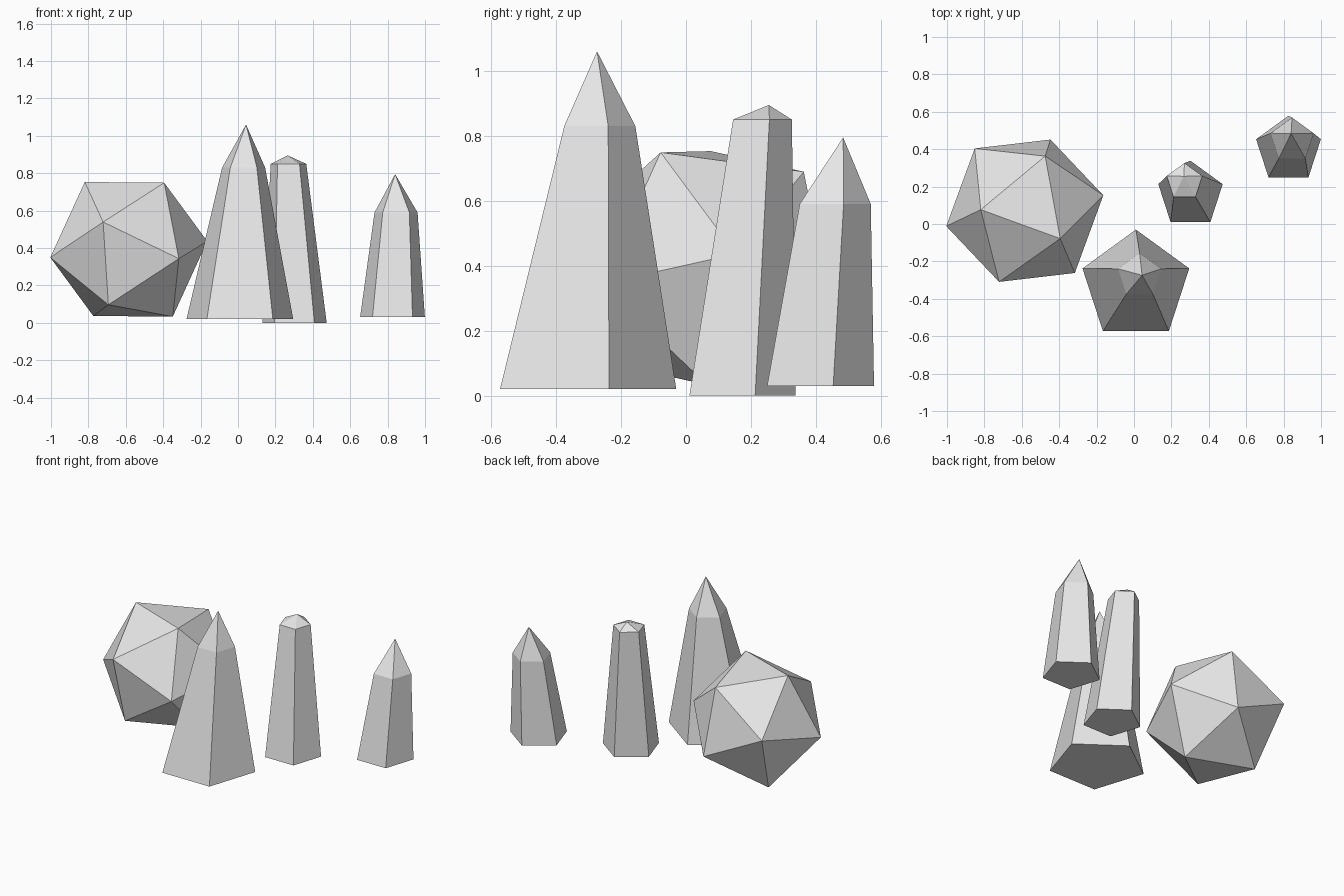
import bpy, bmesh
from math import sin, cos, pi, sqrt
from mathutils import Vector, Matrix

cube = bpy.data.objects.get("Cube")
if cube:
    bpy.data.objects.remove(cube, do_unlink=True)

# Single stone colour
stone = bpy.data.materials.new("pale_grey_stone")
stone.use_nodes = True
grey = (0.8, 0.8, 0.8, 1)
stone.diffuse_color = grey
stone.node_tree.nodes["Principled BSDF"].inputs["Base Color"].default_value = grey


def finish(name, bm):
    bmesh.ops.recalc_face_normals(bm, faces=bm.faces)
    mesh = bpy.data.meshes.new(name)
    bm.to_mesh(mesh)
    bm.free()
    mesh.materials.append(stone)
    obj = bpy.data.objects.new(name, mesh)
    bpy.context.collection.objects.link(obj)
    return obj


def spire(name, base, base_radius, shoulder, shoulder_radius, tip):
    """Five-sided crystal: leaning tapered shaft with a pointed cap."""
    bm = bmesh.new()

    def ring(centre, radius):
        return [bm.verts.new(Vector(centre) + radius * Vector(
            (sin(2 * pi * i / 5), cos(2 * pi * i / 5), 0))) for i in range(5)]

    low, high = ring(base, base_radius), ring(shoulder, shoulder_radius)
    point = bm.verts.new(tip)
    bm.faces.new(low)
    for i in range(5):
        j = (i + 1) % 5
        bm.faces.new((low[i], low[j], high[j], high[i]))
        bm.faces.new((high[i], high[j], point))
    return finish(name, bm)


def boulder(name, centre, radius, pole, neighbour):
    """Tilted icosahedron set by one corner and the heading of a next corner."""
    bm = bmesh.new()
    axis = Vector(pole).normalized()
    side = Vector(neighbour)
    side = (side - axis * side.dot(axis)).normalized()
    corner = (axis + 2 * side) / sqrt(5)
    corners = [axis] + [Matrix.Rotation(2 * pi * i / 5, 3, axis) @ corner
                        for i in range(5)]
    for c in corners:
        for sign in (1, -1):
            bm.verts.new(Vector(centre) + sign * radius * c)
    bmesh.ops.convex_hull(bm, input=bm.verts)
    return finish(name, bm)


# Large boulder on the right of the group
boulder("boulder", (-0.584, 0.071, 0.393), 0.43,
        (-0.417, -0.082, -0.043), (-0.188, 0.15, -0.357))

# Three crystal spires
spire("tall_spire", (0.01, -0.33, 0.02), 0.3,
      (0.03, -0.277, 0.83), 0.121, (0.043, -0.274, 1.06))
spire("blunt_spire", (0.302, 0.157, 0), 0.181,
      (0.27, 0.226, 0.85), 0.1, (0.266, 0.255, 0.895))
spire("short_spire", (0.826, 0.397, 0.03), 0.182,
      (0.845, 0.448, 0.59), 0.121, (0.84, 0.484, 0.795))
